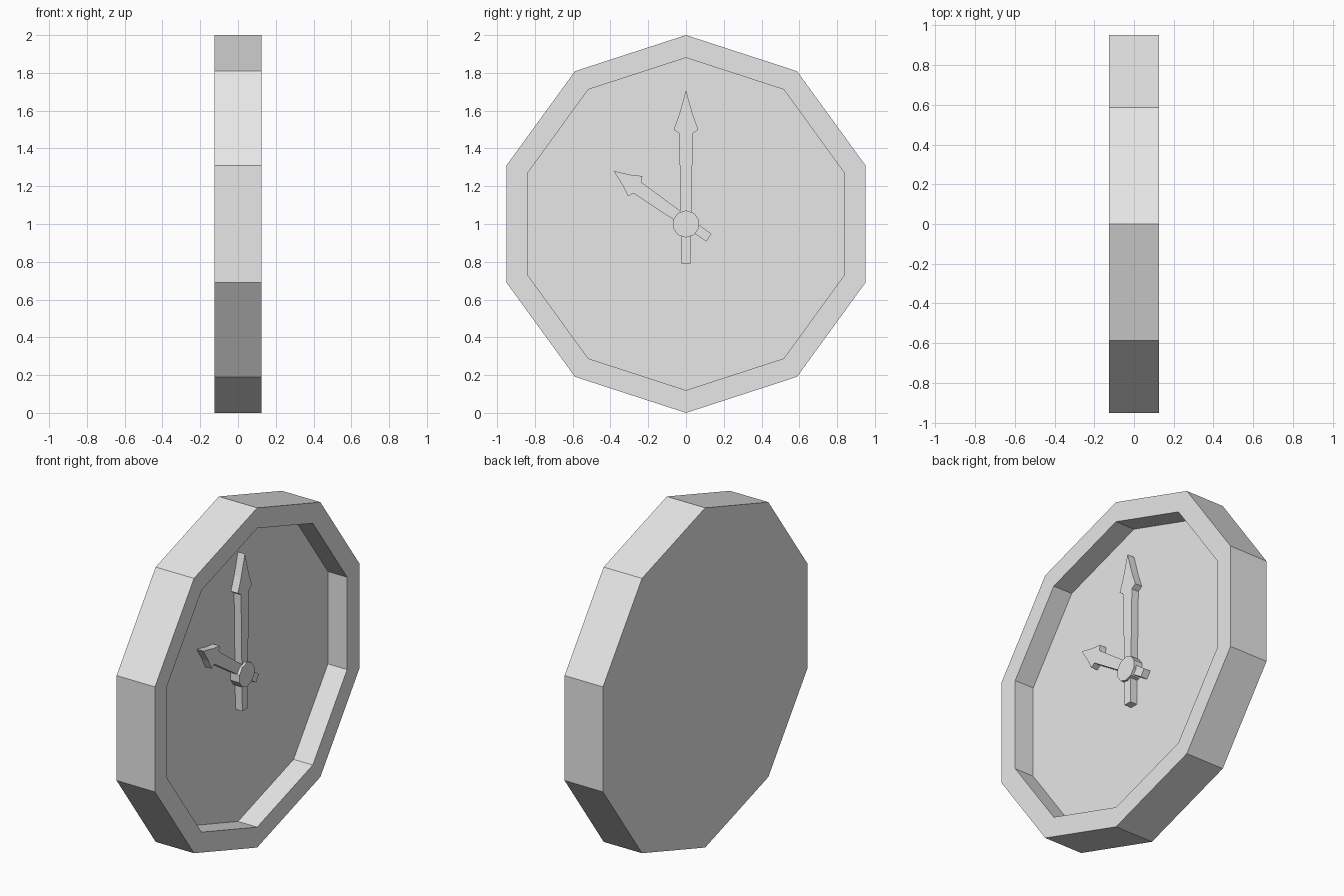
import bpy, bmesh
from math import sin, cos, pi, radians
from mathutils import Vector

cube = bpy.data.objects.get("Cube")
if cube:
    bpy.data.objects.remove(cube, do_unlink=True)

grey = bpy.data.materials.new("light grey")
grey.use_nodes = True
COLOUR = (0.8, 0.8, 0.8, 1)
grey.diffuse_color = COLOUR
grey.node_tree.nodes["Principled BSDF"].inputs["Base Color"].default_value = COLOUR

SIDES = 10
DEPTH = 0.125     # half the case thickness
CENTRE = Vector((0, 0, 1))


def stack(name, rings):
    """Join equal rings of points into a closed solid, capped at both ends."""
    bm = bmesh.new()
    loops = [[bm.verts.new(p) for p in ring] for ring in rings]
    for a, b in zip(loops, loops[1:]):
        for i in range(len(a)):
            j = (i + 1) % len(a)
            bm.faces.new((a[i], a[j], b[j], b[i]))
    bm.faces.new(loops[0][::-1])
    bm.faces.new(loops[-1])
    bmesh.ops.recalc_face_normals(bm, faces=bm.faces)
    mesh = bpy.data.meshes.new(name)
    bm.to_mesh(mesh)
    bm.free()
    mesh.materials.append(grey)
    obj = bpy.data.objects.new(name, mesh)
    obj.location = CENTRE
    bpy.context.collection.objects.link(obj)
    return obj


def ring(radius, x):
    angles = [2 * pi * i / SIDES for i in range(SIDES)]
    return [(x, radius * sin(a), radius * cos(a)) for a in angles]


# Hand outline: half width and distance along the hand, tail to tip
HALF = [(0.024, -0.21), (0.036, 0.48), (0.065, 0.5), (0.036, 0.58)]
TIP = (0, 0.708)


def hand(name, stretch, angle, shift, thickness):
    outline = HALF + [TIP] + [(-w, h) for w, h in reversed(HALF)]
    c, s = cos(angle), sin(angle)
    flat = []
    for w, h in outline:
        w, h = w + shift, h * stretch
        flat.append((w * c - h * s, w * s + h * c))
    stack(name, [[(x, y, z) for y, z in flat] for x in (-0.002, thickness)])


# Case with a recessed dial
stack("clock_case", [ring(1, -DEPTH), ring(1, DEPTH), ring(0.88, DEPTH), ring(0.88, 0)])

# Hands and centre hub
hand("minute_hand", 1, 0, 0, 0.045)
hand("hour_hand", 0.67, radians(55), 0.01, 0.042)
stack("hub", [ring(0.072, -0.002), ring(0.072, 0.058)])
